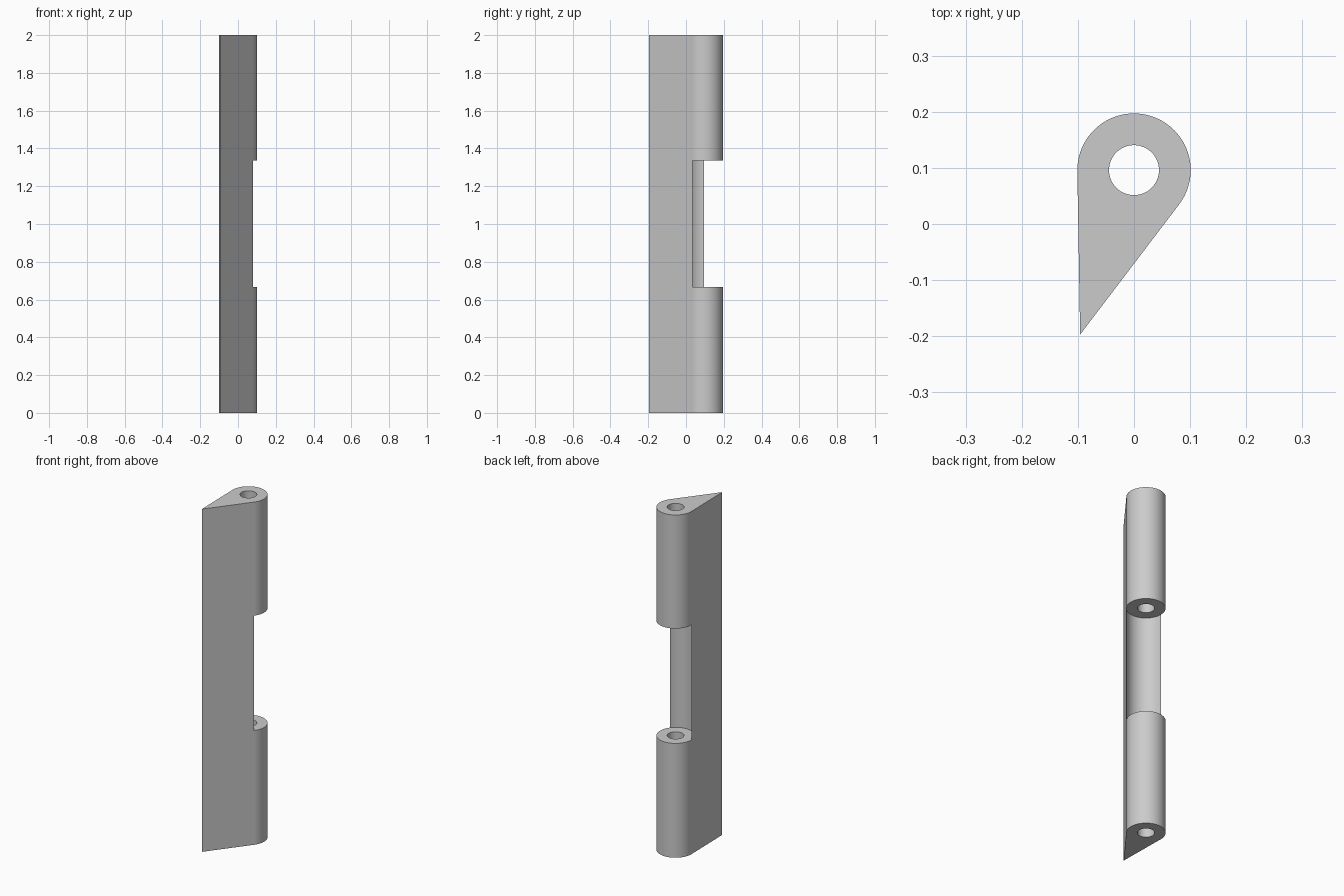
import bpy, bmesh, math

cube = bpy.data.objects.get("Cube")
if cube:
    bpy.data.objects.remove(cube, do_unlink=True)

# Main dimensions
LEVELS = [0, 0.667, 1.337, 2]
PIN_Y = 0.096
HOLE_R, BARREL_R = 0.0445, 0.101
TIP = (-0.096, -0.197)

# Tangent directions where the two flat sides leave the barrel
dx, dy = TIP[0], TIP[1] - PIN_Y
tip_angle = math.atan2(dy, dx) + 2 * math.pi
spread = math.acos(BARREL_R / math.hypot(dx, dy))
left_tan, right_tan = tip_angle - spread, tip_angle + spread


def steps(start, end, count):
    return [start + (end - start) * i / count for i in range(count)]


def outer_radius(a):
    """Distance from pin to the teardrop outline in direction a."""
    if left_tan < a <= tip_angle:
        return BARREL_R / math.cos(a - left_tan)
    if tip_angle < a < right_tan:
        return BARREL_R / math.cos(right_tan - a)
    return BARREL_R


arc = steps(right_tan - 2 * math.pi, left_tan, 64)
flank = steps(left_tan, tip_angle, 20) + steps(tip_angle, right_tan, 20)
angles = arc + flank

bm = bmesh.new()


def column(a, radius):
    x, y = radius * math.cos(a), PIN_Y + radius * math.sin(a)
    return [bm.verts.new((x, y, z)) for z in LEVELS]


# Vertex columns: pin hole, barrel circle, outline (shared on the arc)
hole = [column(a, HOLE_R) for a in angles]
barrel = [column(a, BARREL_R) for a in angles]
outline = [column(a, outer_radius(a)) if outer_radius(a) > BARREL_R + 1e-6 else barrel[i]
           for i, a in enumerate(angles)]


def face(*verts):
    unique = list(dict.fromkeys(verts))
    if len(unique) > 2:
        bm.faces.new(unique).smooth = True


def wall(ring, i, j, k):
    face(ring[i][k], ring[j][k], ring[j][k + 1], ring[i][k + 1])


def cap(inner, outer, i, j, k):
    face(inner[i][k], inner[j][k], outer[j][k], outer[i][k])


for i in range(len(angles)):
    j = (i + 1) % len(angles)
    on_flank = i >= len(arc)
    # Knuckle end faces and the shoulders of the notch
    for k in range(4):
        cap(hole, barrel, i, j, k)
    # Lower and upper knuckles
    for k in (0, 2):
        wall(hole, i, j, k)
        wall(outline, i, j, k)
    # Leaf: ends, full-height sides and the hollow notch between knuckles
    if on_flank:
        for k in (0, 3):
            cap(barrel, outline, i, j, k)
        wall(outline, i, j, 1)
        wall(barrel, i, j, 1)

bmesh.ops.recalc_face_normals(bm, faces=bm.faces)
mesh = bpy.data.meshes.new("hinge_leaf")
bm.to_mesh(mesh)
bm.free()
leaf = bpy.data.objects.new("hinge_leaf", mesh)
bpy.context.collection.objects.link(leaf)

# Plain grey finish
grey = bpy.data.materials.new("light_grey")
grey.use_nodes = True
color = (0.6, 0.6, 0.6, 1)
grey.diffuse_color = color
grey.node_tree.nodes["Principled BSDF"].inputs["Base Color"].default_value = color
mesh.materials.append(grey)

bpy.ops.object.select_all(action="DESELECT")
leaf.select_set(True)
bpy.context.view_layer.objects.active = leaf
bpy.ops.object.shade_smooth_by_angle(angle=math.radians(30))
